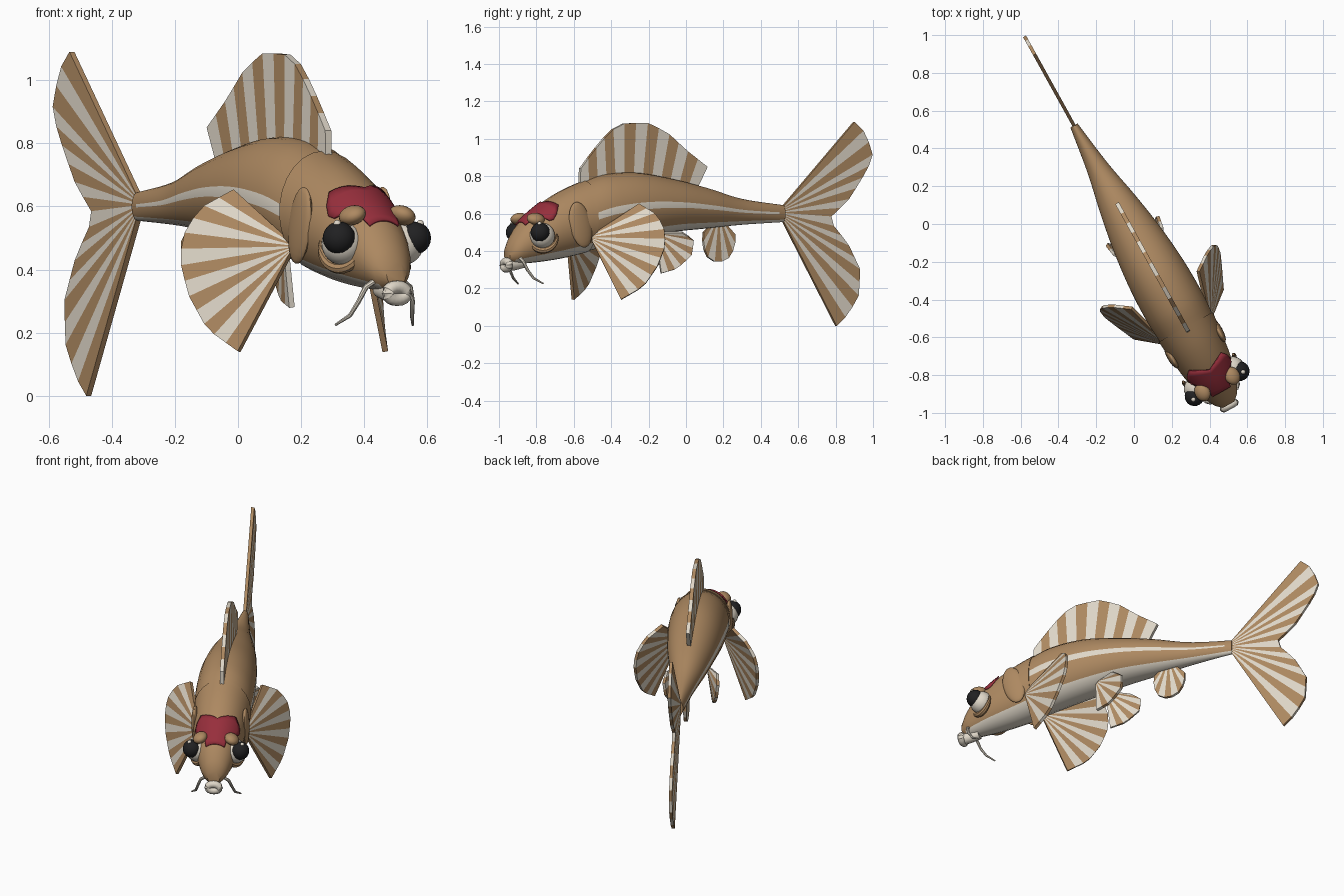
import bpy, bmesh, math
from mathutils import Vector, Matrix

if "Cube" in bpy.data.objects:
    bpy.data.objects.remove(bpy.data.objects["Cube"])

TURN = math.radians(29)
PLACE = Matrix.Translation((-0.022, -0.012, 0)) @ Matrix.Rotation(TURN, 4, 'Z')


def material(name, color):
    m = bpy.data.materials.new(name)
    m.diffuse_color = (*color, 1)
    m.use_nodes = True
    m.node_tree.nodes["Principled BSDF"].inputs["Base Color"].default_value = m.diffuse_color
    return m


TAN = material("tan", (0.42, 0.25, 0.12))
CREAM = material("cream", (0.74, 0.68, 0.58))
BLACK = material("black", (0.015, 0.015, 0.016))
RED = material("red", (0.31, 0.028, 0.045))


def make(name, bm, mats, smooth=True, thick=0):
    bmesh.ops.recalc_face_normals(bm, faces=bm.faces)
    me = bpy.data.meshes.new(name)
    bm.to_mesh(me)
    bm.free()
    ob = bpy.data.objects.new(name, me)
    bpy.context.collection.objects.link(ob)
    for m in mats:
        me.materials.append(m)
    ob.matrix_world = PLACE
    if thick:
        mod = ob.modifiers.new("thickness", 'SOLIDIFY')
        mod.thickness, mod.offset = thick, 0
    if smooth:
        bpy.context.view_layer.objects.active = ob
        ob.select_set(True)
        bpy.ops.object.shade_smooth_by_angle(angle=math.radians(40))
        ob.select_set(False)
    return ob


# Body cross-sections: distance forward, top, bottom, half width
PROFILE = [(-0.61, .645, .555, .022), (-0.35, .68, .54, .06), (-0.13, .74, .52, .105),
           (0.08, .787, .50, .14), (0.3, .82, .46, .162), (0.5, .808, .42, .166),
           (0.62, .768, .392, .158), (0.75, .715, .365, .145), (0.88, .64, .347, .125),
           (1.0, .545, .337, .088), (1.05, .475, .338, .062), (1.08, .42, .35, .03)]


def section(s):
    """Smoothly interpolated top, bottom and half width."""
    i = max(0, min(len(PROFILE) - 2, sum(p[0] <= s for p in PROFILE) - 1))
    a, b = PROFILE[i], PROFILE[i + 1]
    p, n = PROFILE[max(i - 1, 0)], PROFILE[min(i + 2, len(PROFILE) - 1)]
    w = b[0] - a[0]
    t = (s - a[0]) / w
    out = []
    for k in (1, 2, 3):
        ma = (b[k] - p[k]) / (b[0] - p[0]) * w
        mb = (n[k] - a[k]) / (n[0] - a[0]) * w
        out.append((2*t**3 - 3*t*t + 1) * a[k] + (t**3 - 2*t*t + t) * ma
                   + (3*t*t - 2*t**3) * b[k] + (t**3 - t*t) * mb)
    return out


def surface(s, deg, grow=0.0):
    top, bot, w = section(s)
    a = math.radians(deg)
    return Vector(((w + grow) * math.cos(a), -s,
                   (top + bot) / 2 + ((top - bot) / 2 + grow) * math.sin(a)))


SIDE = [-90, -75, -60, -45, -30, -17, -5, 7, 20, 34, 48, 62, 76, 90]
RING = SIDE + [180 - a for a in SIDE[-2:0:-1]]


def loft(name, s0, s1, rings, grow, stripe, belly_end):
    bm = bmesh.new()
    ss = [s0 + (s1 - s0) * i / rings for i in range(rings + 1)]
    rows = [[bm.verts.new(surface(s, a, grow)) for a in RING] for s in ss]
    n = len(RING)
    for i in range(rings):
        for j in range(n):
            f = bm.faces.new((rows[i][j], rows[i][(j+1) % n], rows[i+1][(j+1) % n], rows[i+1][j]))
            mid = math.degrees(math.asin(math.sin(math.radians(RING[j] + 4))))
            lo = min(math.sin(math.radians(RING[j])), math.sin(math.radians(RING[(j+1) % n])))
            low = round(math.degrees(math.asin(lo)))
            belly = low < -45 and ss[i] < belly_end
            f.material_index = 1 if belly or (stripe and low == -5 and ss[i] > -0.58) else 0
    bm.faces.new(rows[0])
    bm.faces.new(rows[-1])
    return make(name, bm, [TAN, CREAM])


loft("body", -0.61, 0.66, 32, 0.0, True, 9)
loft("head", 0.61, 1.08, 16, 0.005, False, 1.03)

# Red crown patch lying on the head
bm = bmesh.new()
rows = []
for i in range(9):
    t = i / 8
    half = 42 + 26 * math.sin(min(t / 0.6, 1) * math.pi) - 10 * t
    row = []
    for j in range(13):
        u = j / 6 - 1
        s = 0.82 + 0.18 * t + 0.05 * (1 - abs(u)) * (1 - t)
        row.append(bm.verts.new(surface(s, 90 - u * half, 0.011)))
    rows.append(row)
for a, b in zip(rows, rows[1:]):
    for j in range(12):
        bm.faces.new((a[j], a[j+1], b[j+1], b[j]))
make("crown_patch", bm, [RED], thick=0.008)


# Striped fins
def resample(pts, n):
    pts = [Vector(p) for p in pts]
    d = [0]
    for a, b in zip(pts, pts[1:]):
        d.append(d[-1] + (b - a).length)
    out = []
    for k in range(n + 1):
        x = d[-1] * k / n
        i = max(i for i in range(len(pts) - 1) if d[i] <= x + 1e-9)
        out.append(pts[i].lerp(pts[i+1], min(1, (x - d[i]) / (d[i+1] - d[i]))))
    return out


def fin(name, base, tips, n, first=0, thick=0.018):
    """Alternating coloured rays between a root line and an outer edge."""
    bm = bmesh.new()
    a = [bm.verts.new(p) for p in resample(base, n)]
    b = [bm.verts.new(p) for p in resample(tips, n)]
    for i in range(n):
        f = bm.faces.new((a[i], a[i+1], b[i+1], b[i]))
        f.material_index = (i + first) % 2
    return make(name, bm, [TAN, CREAM], smooth=False, thick=thick)


def flat(pts):
    """Centre-line outline: (back, height) to 3D."""
    return [(0, y, z) for y, z in pts]


fin("tail_fin", flat([(.595, .63), (.595, .575)]),
    flat([(1.04, 1.09), (1.11, 1.03), (1.155, .9), (1.08, .78), (1.0, .67), (.88, .57),
          (1.0, .44), (1.075, .30), (1.065, .16), (1.0, .06), (.93, 0)]), 19)
fin("dorsal_fin", flat([(-.64, .73), (-.3, .79), (.07, .72)]),
    flat([(-.635, .84), (-.56, .93), (-.45, 1.045), (-.36, 1.085), (-.22, 1.085),
          (-.1, 1.03), (.01, .94), (.14, .85)]), 13, 1, 0.022)
fin("anal_fin", flat([(.17, .545), (.25, .55)]),
    flat([(.12, .5), (.115, .43), (.14, .37), (.2, .335), (.265, .355), (.31, .42), (.31, .49)]), 9)

for side, m in (("right", 1), ("left", -1)):
    fin(side + "_pectoral_fin", [(m*.13, -.63, .485), (m*.135, -.635, .45)],
        [(m*x, -s, z) for x, s, z in [(.2, .384, .65), (.29, .32, .59), (.34, .3, .5), (.35, .31, .42),
                                      (.345, .35, .32), (.315, .42, .21), (.265, .53, .14)]], 13)
    fin(side + "_pelvic_fin", [(m*.08, -.19, .5), (m*.08, -.215, .47)],
        [(m*x, -s, z) for x, s, z in [(.145, .09, .50), (.155, .025, .46), (.145, .03, .38),
                                      (.125, .11, .305), (.11, .2, .28)]], 9, 1)


def ball(name, centre, radii, mat, rot=Matrix()):
    bm = bmesh.new()
    bmesh.ops.create_uvsphere(bm, u_segments=20, v_segments=12, radius=1,
                              matrix=Matrix.Translation(centre) @ rot @ Matrix.Diagonal((*radii, 1)))
    return make(name, bm, [mat])


def tube(name, path, radii, mat, closed=False, sides=8):
    bm = bmesh.new()
    path = [Vector(p) for p in path]
    n = len(path)
    rows = []
    for i, p in enumerate(path):
        nxt = path[(i+1) % n] if closed else path[min(i+1, n-1)]
        prv = path[i-1] if closed else path[max(i-1, 0)]
        rot = (nxt - prv).to_track_quat('Z', 'Y').to_matrix()
        r = radii[i] if not closed else radii[0]
        rows.append([bm.verts.new(p + rot @ Vector((r*math.cos(k*math.tau/sides), r*math.sin(k*math.tau/sides), 0)))
                     for k in range(sides)])
    for i in range(n if closed else n - 1):
        a, b = rows[i], rows[(i+1) % n]
        for k in range(sides):
            bm.faces.new((a[k], a[(k+1) % sides], b[(k+1) % sides], b[k]))
    if not closed:
        bm.faces.new(rows[0])
        bm.faces.new(rows[-1])
    return make(name, bm, [mat])


for side, m in (("right", 1), ("left", -1)):
    # Eye, pupil, glint, brow and lower lid
    ball(side + "_eyeball", (m*.108, -.925, .482), (.068,) * 3, CREAM)
    ball(side + "_pupil", (m*.137, -.953, .5), (.052,) * 3, BLACK)
    ball(side + "_glint", (m*.15, -.965, .545), (.012,) * 3, CREAM)
    ball(side + "_brow", (m*.09, -.955, .572), (.042, .05, .03), TAN, Matrix.Rotation(m*.4, 4, 'Y'))
    out = Vector((m*.8, -.5, .1)).normalized()
    u = out.cross(Vector((0, 0, 1))).normalized()
    v = u.cross(out)
    c = Vector((m*.112, -.922, .478))
    arc = [math.radians(170 + 200 * i / 16) for i in range(17)]
    tube(side + "_lower_lid", [c + .075 * (u*math.cos(a) + v*math.sin(a)) for a in arc],
         [.006 + .011 * math.sin(math.pi * i / 16) for i in range(17)], TAN)
    # Gill cover
    ball(side + "_gill_cover", (m*.143, -.71, .54), (.022, .065, .125), TAN, Matrix.Rotation(.25, 4, 'X'))
    # Whisker
    tube(side + "_whisker", [(m*.05, -1.03, .365), (m*.08, -1.025, .345), (m*.097, -1.01, .30),
                             (m*.112, -.98, .255), (m*.14, -.935, .225)],
         [.009, .009, .008, .007, .004], CREAM)

# Mouth: round lips on a short snout tube
tube("snout_tube", [(0, -.98, .34), (0, -1.04, .33), (0, -1.085, .325)], [.03, .034, .034], CREAM, sides=14)
tube("lips", [(.033*math.cos(a), -1.085, .325 + .02*math.sin(a))
              for a in (i * math.tau / 16 for i in range(16))], [.021], CREAM, closed=True, sides=10)
